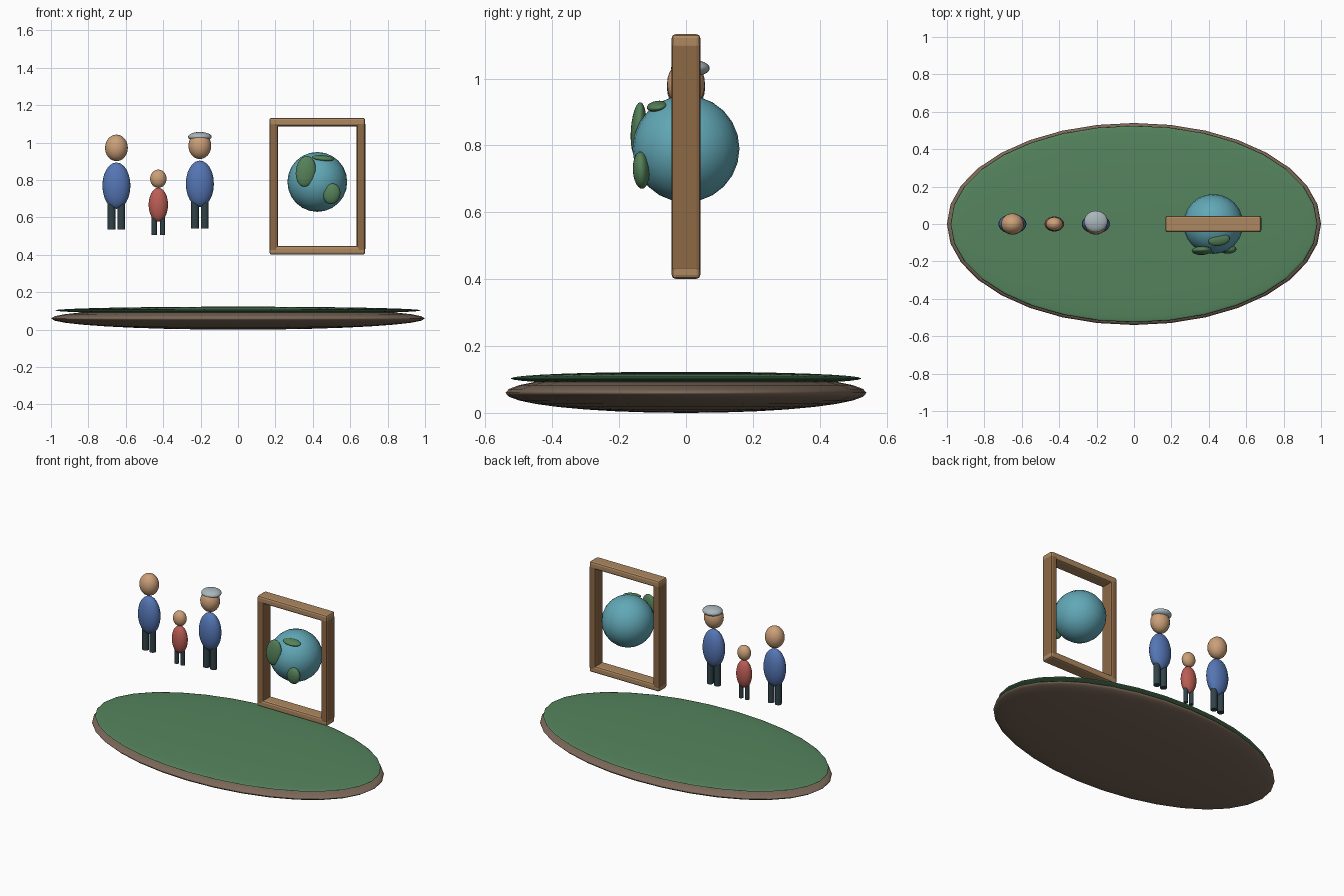
import bpy
from math import radians

if "Cube" in bpy.data.objects:
    bpy.data.objects.remove(bpy.data.objects["Cube"])


def material(name, rgb):
    m = bpy.data.materials.new(name)
    m.diffuse_color = (*rgb, 1)
    m.use_nodes = True
    m.node_tree.nodes["Principled BSDF"].inputs["Base Color"].default_value = m.diffuse_color
    return m


SOIL = material("soil", (0.20, 0.14, 0.10))
GRASS = material("grass", (0.09, 0.23, 0.11))
SKIN = material("skin", (0.60, 0.35, 0.19))
BLUE = material("blue_cloth", (0.09, 0.18, 0.46))
RED = material("red_cloth", (0.50, 0.11, 0.09))
DARK = material("trousers", (0.03, 0.055, 0.065))
HAIR = material("grey_hair", (0.40, 0.47, 0.50))
WATER = material("water", (0.12, 0.39, 0.47))
LAND = material("land", (0.09, 0.22, 0.10))
RAIL = material("light_wood", (0.42, 0.25, 0.12))
POST = material("dark_wood", (0.27, 0.14, 0.06))


def finish(name, mat):
    o = bpy.context.object
    o.name = name
    o.data.materials.append(mat)
    return o


def ellipsoid(name, loc, radii, mat, rot=(0, 0, 0), seg=24, rings=12):
    bpy.ops.mesh.primitive_uv_sphere_add(
        segments=seg, ring_count=rings, radius=1, location=loc,
        rotation=[radians(a) for a in rot])
    o = finish(name, mat)
    o.scale = radii
    bpy.ops.object.shade_smooth()
    return o


def bar(name, loc, size, mat):
    bpy.ops.mesh.primitive_cube_add(size=1, location=loc)
    o = finish(name, mat)
    o.scale = size
    bpy.ops.object.transform_apply(location=False, rotation=False, scale=True)
    b = o.modifiers.new("soft_edges", 'BEVEL')
    b.width = 0.012
    b.segments = 2
    return o


def leg(name, x, z0, z1, r):
    bpy.ops.mesh.primitive_cylinder_add(
        vertices=16, radius=r, depth=z1 - z0, location=(x, 0, (z0 + z1) / 2))
    finish(name, DARK)
    bpy.ops.object.shade_smooth_by_angle()


def figure(name, x, head_z, head_r, body_z, body_r, foot_z, leg_dx, leg_r, cloth):
    ellipsoid(name + "_head", (x, 0, head_z), head_r, SKIN)
    ellipsoid(name + "_body", (x, 0, body_z), body_r, cloth)
    for side, s in (("left", -1), ("right", 1)):
        leg(f"{name}_{side}_leg", x + s * leg_dx, foot_z, body_z - body_r[2] * 0.4, leg_r)


# Ground disc with a grass layer
ellipsoid("base_soil", (0, 0, 0.06), (1.0, 0.54, 0.06), SOIL, seg=32, rings=16)
ellipsoid("base_grass", (0, 0, 0.103), (0.98, 0.525, 0.02), GRASS, seg=32, rings=16)

# Three floating figures
adult = dict(head_r=(0.061, 0.057, 0.071), body_r=(0.075, 0.052, 0.124),
             leg_dx=0.026, leg_r=0.021, cloth=BLUE)
figure("left_adult", -0.65, head_z=0.972, body_z=0.77, foot_z=0.535, **adult)
figure("right_adult", -0.204, head_z=0.983, body_z=0.78, foot_z=0.54, **adult)
figure("child", -0.426, 0.807, (0.044, 0.037, 0.049), 0.668,
       (0.052, 0.04, 0.091), 0.505, 0.022, 0.014, RED)
ellipsoid("right_adult_hair", (-0.204, 0.013, 1.031), (0.063, 0.058, 0.026), HAIR)

# Picture frame
FX = 0.424
for n, z in (("top", 1.11), ("bottom", 0.424)):
    bar(f"frame_{n}_rail", (FX, 0, z), (0.512, 0.086, 0.046), RAIL)
for n, s in (("left", -1), ("right", 1)):
    bar(f"frame_{n}_post", (FX + s * 0.2335, 0, 0.765), (0.046, 0.088, 0.69), POST)

# Globe with land patches
ellipsoid("globe", (FX, 0, 0.79), (0.16, 0.16, 0.16), WATER)
ellipsoid("land_left", (0.362, -0.142, 0.847), (0.053, 0.023, 0.083), LAND, (-4, 8, 0))
ellipsoid("land_right", (0.501, -0.134, 0.726), (0.046, 0.025, 0.056), LAND, (3, 12, 0))
ellipsoid("land_top", (0.455, -0.086, 0.917), (0.058, 0.031, 0.015), LAND, (12, 5, 8))
